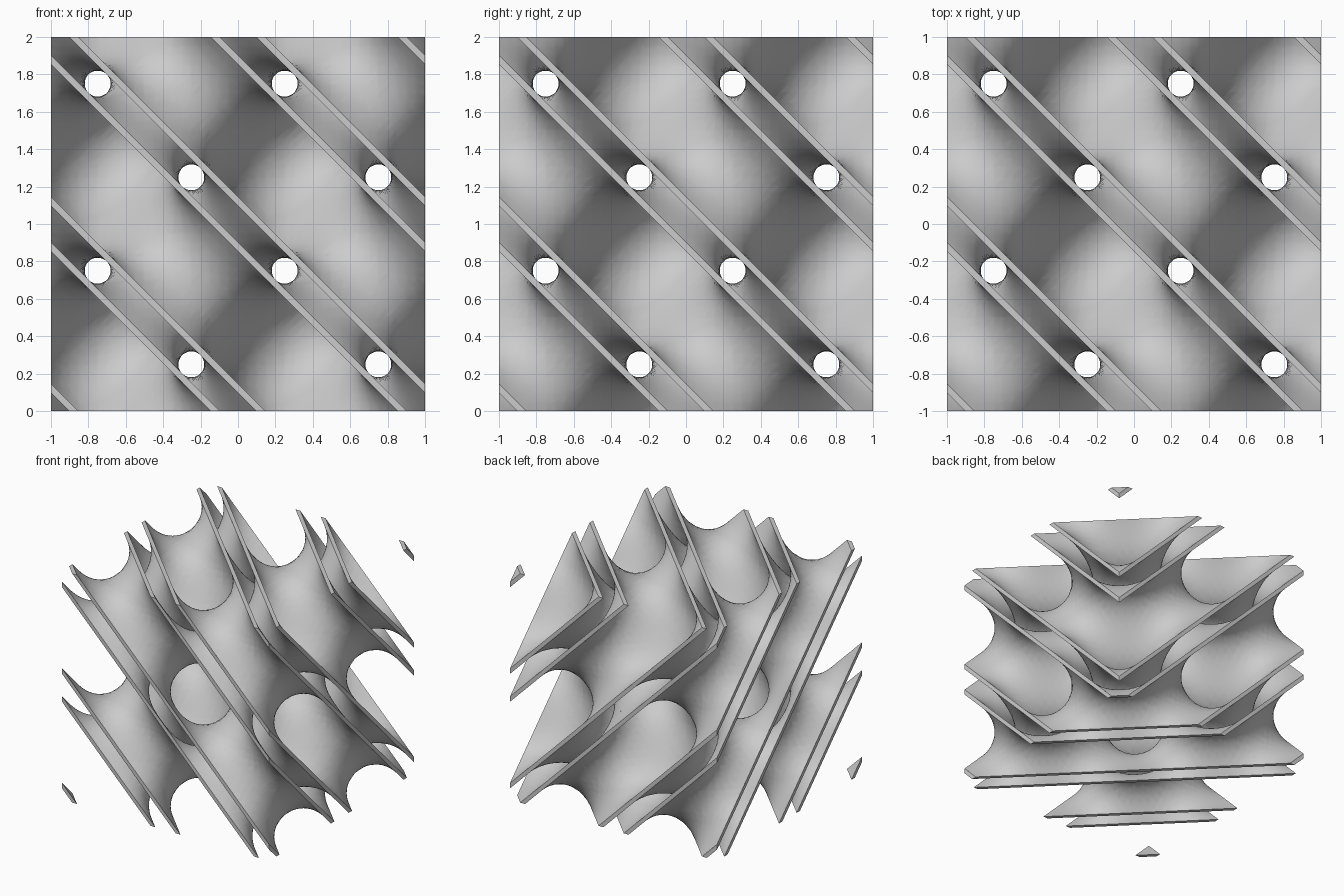
import bpy
import bmesh
from math import sin, cos, pi, asin
from itertools import permutations, product
from mathutils import Vector

cube = bpy.data.objects.get("Cube")
if cube:
    bpy.data.objects.remove(cube, do_unlink=True)

INNER, OUTER = 0.305, 0.44   # field levels bounding each thin sheet
STEPS = 20                   # samples along one repeating cell

grey = bpy.data.materials.new("plain grey")
grey.use_nodes = True
colour = (0.6, 0.6, 0.6, 1)
grey.diffuse_color = colour
grey.node_tree.nodes["Principled BSDF"].inputs["Base Color"].default_value = colour


def field(p):
    """Diamond minimal surface; its magnitude repeats every unit."""
    x, y, z = (pi * c for c in p)
    return sin(y) * cos(x - z) + cos(y) * sin(x + z)


def gradient(p):
    e = 0.001
    axes = (Vector((e, 0, 0)), Vector((0, e, 0)), Vector((0, 0, e)))
    return Vector([field(p + a) - field(p - a) for a in axes])


def crossing(a, b, level):
    """Point between a and b where the field meets the level."""
    low, high = (a, b) if field(a) < field(b) else (b, a)
    for _ in range(12):
        mid = (low + high) / 2
        if field(mid) < level:
            low = mid
        else:
            high = mid
    return (low + high) / 2


def new_object(name, bm):
    mesh = bpy.data.meshes.new(name)
    bm.to_mesh(mesh)
    bm.free()
    mesh.materials.append(grey)
    obj = bpy.data.objects.new(name, mesh)
    bpy.context.collection.objects.link(obj)
    return obj


# Six tetrahedra that split a grid cube along its long diagonal
tetrahedra = []
for order in permutations(range(3)):
    corner, path = [0, 0, 0], [(0, 0, 0)]
    for axis in order:
        corner[axis] = 1
        path.append(tuple(corner))
    tetrahedra.append(path)

grid = list(product(range(STEPS + 1), repeat=3))
points = {k: Vector(k) / STEPS for k in grid}
values = {k: field(points[k]) for k in grid}


def add_level(bm, level, sign):
    """Adds the surface where the field equals the level."""
    verts = {}

    def vert(a, b):
        key = (min(a, b), max(a, b))
        if key not in verts:
            verts[key] = bm.verts.new(crossing(points[a], points[b], level))
        return verts[key]

    for i, j, k in product(range(STEPS), repeat=3):
        cell = [values[i + a, j + b, k + c] for a, b, c in product((0, 1), repeat=3)]
        if min(cell) > level or max(cell) < level:
            continue
        for path in tetrahedra:
            keys = [(i + a, j + b, k + c) for a, b, c in path]
            below = [q for q in keys if values[q] < level]
            above = [q for q in keys if values[q] >= level]
            if not below or not above:
                continue
            if len(below) == 2:
                (a, b), (c, d) = below, above
                loop = [vert(a, c), vert(a, d), vert(b, d), vert(b, c)]
            else:
                loop = [vert(a, b) for a in below for b in above]
            face = bm.faces.new(loop)
            face.smooth = True
            face.normal_update()
            if face.normal.dot(gradient(face.calc_center_median())) * sign < 0:
                face.normal_flip()


# Both skins of both curved sheets, for one cell
bm = bmesh.new()
for side in (1, -1):
    add_level(bm, side * OUTER, side)
    add_level(bm, side * INNER, -side)
bmesh.ops.dissolve_degenerate(bm, dist=0.0005, edges=bm.edges[:])
bmesh.ops.translate(bm, verts=bm.verts[:], vec=(-1, -1, 0))
sheets = new_object("curved_sheets", bm)

# Repeat the cell twice along each axis
for axis in range(3):
    array = sheets.modifiers.new("repeat", 'ARRAY')
    array.count = 2
    array.use_relative_offset = False
    array.use_constant_offset = True
    array.constant_offset_displace = [float(n == axis) for n in range(3)]
    array.use_merge_vertices = True
    array.merge_threshold = 0.0002

# Straight diagonal cut edges of the sheets on the six sides of the block
bm = bmesh.new()
inner, outer = asin(INNER) / pi, asin(OUTER) / pi
bands = [(n + s * inner, n + s * outer) for n in range(5) for s in (1, -1)]
for axis, depth in product(range(3), (0, 2)):
    for band in bands:
        if not 0 < min(band) < max(band) < 4:
            continue
        ends = []
        for total in band:
            a, b = max(0, total - 2), min(2, total)
            ends.append([(a, total - a), (b, total - b)])
        outline = ends[0] + ends[1][::-1]
        loop = []
        for u, v in outline:
            p = [u, v]
            p.insert(axis, depth)
            loop.append(bm.verts.new(Vector(p) - Vector((1, 1, 0))))
        face = bm.faces.new(loop)
        face.normal_update()
        if face.normal[axis] * (depth - 1) < 0:
            face.normal_flip()
new_object("sheet_cut_edges", bm)
